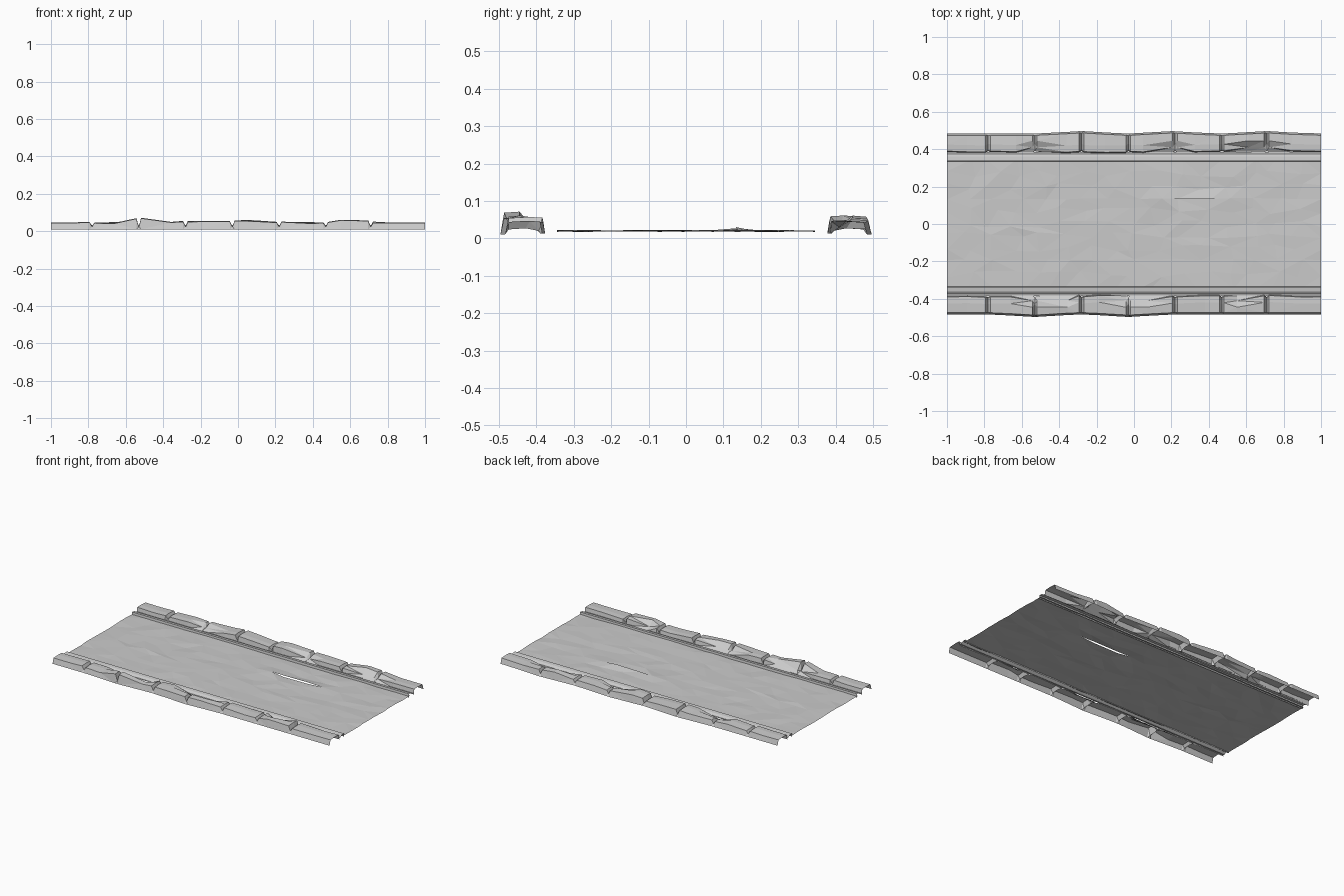
import bpy, bmesh, random

if "Cube" in bpy.data.objects:
    bpy.data.objects.remove(bpy.data.objects["Cube"])
random.seed(4)


def sheet(name, rows, triangulate=True):
    """Open surface skinned over rows of points."""
    bm = bmesh.new()
    grid = [[bm.verts.new(p) for p in row] for row in rows]
    for a, b in zip(grid, grid[1:]):
        for i in range(len(a) - 1):
            bm.faces.new((a[i], b[i], b[i + 1], a[i + 1]))
    return finish(name, bm, triangulate)


def finish(name, bm, triangulate=True):
    if triangulate:
        bmesh.ops.triangulate(bm, faces=bm.faces[:])
    bm.normal_update()
    if sum(f.normal.z * f.calc_area() for f in bm.faces) < 0:
        bmesh.ops.reverse_faces(bm, faces=bm.faces[:])
    me = bpy.data.meshes.new(name)
    bm.to_mesh(me)
    bm.free()
    ob = bpy.data.objects.new(name, me)
    bpy.context.collection.objects.link(ob)
    return ob


# uneven road surface, with two open cracks along its length
NX, YS = 16, [-.345, -.27, -.19, -.13, -.06, 0, .07, .135, .2, .27, .345]
bm = bmesh.new()
grid = []
for i in range(NX + 1):
    row = []
    for j, y in enumerate(YS):
        inner = 0 < j < len(YS) - 1
        crack = j in (2, 7)
        x = -1 + 2 * i / NX
        if 0 < i < NX:
            x += random.uniform(-.04, .04)
        dy = 0 if not inner else random.uniform(-.004, .004) if crack else random.uniform(-.02, .02)
        row.append(bm.verts.new((x, y + dy, .02 + random.uniform(-.0025, .0025))))
    grid.append(row)
for i in range(NX):
    for j in range(len(YS) - 1):
        bm.faces.new((grid[i][j], grid[i + 1][j], grid[i + 1][j + 1], grid[i][j + 1]))
split = []
for j, i0, i1 in ((2, 5, 8), (7, 9, 12)):
    split += [bm.edges.get((grid[i][j], grid[i + 1][j])) for i in range(i0, i1)]
bmesh.ops.split_edges(bm, edges=split)
for f in bm.faces:
    c = f.calc_center_median()
    if .135 < c.y < .2 and .1 < c.x < .5:
        for v in f.verts:
            if v.is_boundary and .12 < v.co.y < .15:
                v.co.z += .005
finish("road_surface", bm)

# raised gutter strip on each side
for s, name in ((-1, "gutter_front"), (1, "gutter_back")):
    prof = [(.334, .012), (.337, .034), (.36, .031), (.374, .02), (.384, .02)]
    sheet(name, [[(x, s * y, z) for y, z in prof] for x in (-1, 1)], False)

# chipped curb stones, hollow underneath, split by narrow V joints
JOINTS = [-.78, -.53, -.28, -.03, .22, .47, .71]


def curb(name, s, peaks, bulges, chips):
    stations = [(-1, 0), (-.89, 2)]
    for k, j in enumerate(JOINTS):
        stations += [(j - .014, 0), (j, 1), (j + .012, 0)]
        nxt = JOINTS[k + 1] if k + 1 < len(JOINTS) else 1
        stations.append(((j + nxt) / 2 + random.uniform(-.05, .05), 2))
    stations.append((1, 0))
    rows = []
    for x, kind in stations:
        end = abs(x) == 1
        top = .047 + (0 if end else random.uniform(-.003, .006))
        for px, pz in peaks:
            if abs(x - px) < .1 and kind != 1:
                top = max(top, pz - abs(x - px) * .08)
        out = .484
        for bx in bulges:
            out += max(0, .013 - abs(x - bx) * .06)
        inn = .384 + (0 if end else random.uniform(-.008, .003))
        edge_in = inn + .006
        z_in = top - .002
        if kind == 1:                                   # joint
            top, z_in, edge_in = .027, .02, .394
            inn = .39
        elif any(abs(x - c) < .07 for c in chips):       # broken inner corner
            z_in, edge_in = .03, .41
        rows.append([(x, s * inn, .013), (x, s * edge_in, z_in),
                     (x, s * (edge_in + .035), top),
                     (x, s * (out - .01), top - .003), (x, s * out, .01)])
    sheet(name, rows)


curb("curb_front", -1, [(-.5, .073), (.02, .06), (.6, .065), (-.2, .055)],
     [-.53, -.03], [-.52, -.4, .02, .6])
curb("curb_back", 1, [(-.28, .056), (.06, .062), (.6, .062)],
     [-.28, .2, .71], [-.51, .2, .68])
